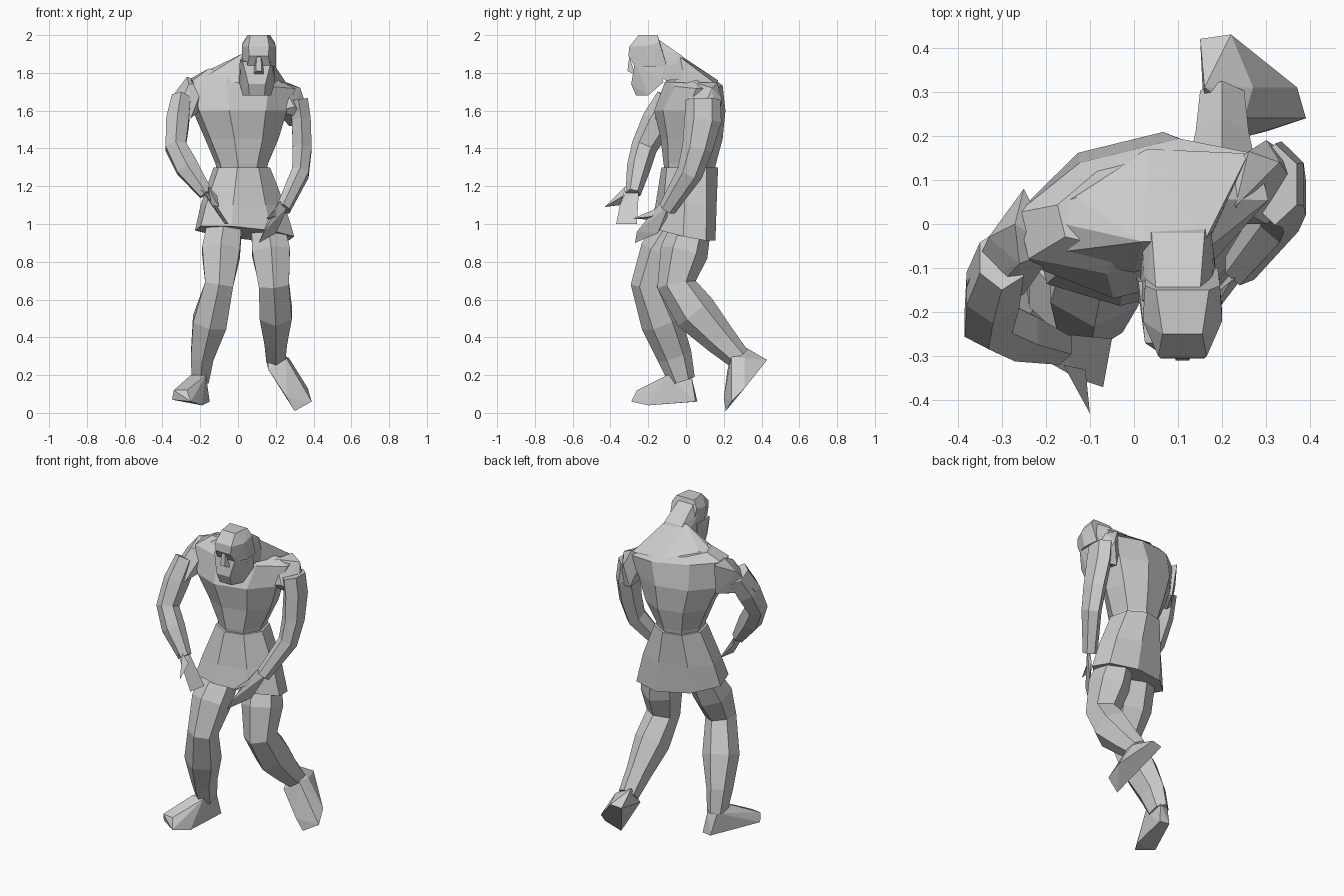
import bpy, bmesh, math
from mathutils import Vector

default_cube = bpy.data.objects.get("Cube")
if default_cube:
    bpy.data.objects.remove(default_cube, do_unlink=True)

COLOUR = (0.6, 0.6, 0.6, 1)
grey = bpy.data.materials.new("plain grey")
grey.use_nodes = True
grey.diffuse_color = COLOUR
grey.node_tree.nodes["Principled BSDF"].inputs["Base Color"].default_value = COLOUR


def finish(name, bm):
    """Turn a bmesh into a flat shaded grey object."""
    bmesh.ops.recalc_face_normals(bm, faces=bm.faces[:])
    mesh = bpy.data.meshes.new(name)
    bm.to_mesh(mesh)
    bm.free()
    mesh.materials.append(grey)
    obj = bpy.data.objects.new(name, mesh)
    bpy.context.collection.objects.link(obj)
    return obj


def skin_rings(name, rings):
    """Bridge successive rings of points and cap both ends."""
    bm = bmesh.new()
    loops = [[bm.verts.new(point) for point in ring] for ring in rings]
    for low, high in zip(loops, loops[1:]):
        count = len(low)
        for i in range(count):
            j = (i + 1) % count
            bm.faces.new((low[i], low[j], high[j], high[i]))
    bm.faces.new(loops[0])
    bm.faces.new(loops[-1])
    return finish(name, bm)


def outline(sides, half_width, half_depth):
    """Corners of a polygon whose flats touch the given half sizes."""
    grow = 1 / math.cos(math.pi / sides)
    for i in range(sides):
        angle = math.tau * (i + 0.5) / sides
        yield half_width * grow * math.cos(angle), half_depth * grow * math.sin(angle)


def body_loft(name, sections, sides, yaw):
    """Stack level sections: centre, half sizes, sideways and forward slope."""
    rings = []
    for x, y, z, half_width, half_depth, slope_x, slope_y in sections:
        ring = []
        for u, v in outline(sides, half_width, half_depth):
            dx = u * math.cos(yaw) - v * math.sin(yaw)
            dy = u * math.sin(yaw) + v * math.cos(yaw)
            ring.append((x + dx, y + dy, z + slope_x * dx + slope_y * dy))
        rings.append(ring)
    return skin_rings(name, rings)


def limb(name, stations, sides=6):
    """Sweep sections square to a path: centre, half width, half depth."""
    centres = [Vector(station[:3]) for station in stations]
    rings = []
    for i, station in enumerate(stations):
        before, after = centres[max(i - 1, 0)], centres[min(i + 1, len(centres) - 1)]
        along = (after - before).normalized()
        across = (Vector((1, 0, 0)) - along * along.x).normalized()
        deep = along.cross(across)
        rings.append([centres[i] + across * u + deep * v
                      for u, v in outline(sides, station[3], station[4])])
    return skin_rings(name, rings)


def hull(name, points):
    """Faceted solid wrapped around a few corner points."""
    bm = bmesh.new()
    for point in points:
        bm.verts.new(point)
    bmesh.ops.convex_hull(bm, input=bm.verts[:])
    loose = [vert for vert in bm.verts if not vert.link_faces]
    bmesh.ops.delete(bm, geom=loose, context="VERTS")
    return finish(name, bm)


def mirrored(centre_x, half_points):
    """Corners repeated on both sides of an upright centre plane."""
    return [(centre_x + side * dx, y, z)
            for side in (-1, 1) for dx, y, z in half_points]


# Torso, twisted so the right shoulder leads
body_loft("torso", [
    (.02, .02, 1.26, .12, .12, 0, 0),
    (.02, .02, 1.32, .13, .13, 0, 0),
    (.02, .03, 1.45, .185, .15, 0, 0),
    (.01, .02, 1.6, .24, .17, 0, 0),
    (.02, .04, 1.74, .28, .13, -.08, 0),
    (.01, .05, 1.79, .18, .09, -.1, -.2),
], sides=8, yaw=.24)

# Flared tunic skirt with a hem that dips at the back
body_loft("tunic_skirt", [
    (.035, -.015, .95, .255, .15, -.06, -.2),
    (.025, 0, 1.1, .215, .145, 0, 0),
    (.02, .02, 1.3, .14, .14, 0, 0),
], sides=8, yaw=.24)

# Sloping trapezius and thick neck running into the head
hull("trapezius", [
    (.02, -.04, 1.9), (.16, -.04, 1.89), (-.13, .06, 1.81), (-.25, .02, 1.77),
    (.03, .17, 1.76), (.26, .16, 1.74), (.2, .03, 1.77), (0, -.11, 1.75),
    (.16, -.06, 1.75), (-.22, -.07, 1.75),
])
hull("neck", mirrored(.1, [
    (.05, -.15, 1.98), (.075, -.17, 1.93), (.06, -.02, 1.89), (.08, -.06, 1.85),
    (.07, .03, 1.77), (.085, -.1, 1.76), (.09, -.18, 1.8),
]))

# Head: skull, jaw and facial ridges
HEAD_X = .11
hull("skull", mirrored(HEAD_X, [
    (.06, -.15, 2), (.045, -.25, 2), (.055, -.3, 1.94), (.05, -.305, 1.89),
    (.09, -.22, 1.94), (.085, -.14, 1.96), (.09, -.2, 1.83),
    (.06, -.275, 1.84), (.08, -.1, 1.83),
]))
hull("jaw", mirrored(HEAD_X - .01, [
    (.09, -.13, 1.87), (.075, -.27, 1.86), (.095, -.12, 1.75),
    (.075, -.2, 1.68), (.04, -.265, 1.68), (.045, -.29, 1.74),
]))
hull("nose", mirrored(HEAD_X, [
    (.012, -.3, 1.89), (.015, -.31, 1.81), (.03, -.27, 1.79),
]))

# Right arm, carried forward
hull("right_shoulder", [
    (-.25, .08, 1.76), (-.27, 0, 1.78), (-.26, -.09, 1.74), (-.33, -.03, 1.7),
    (-.38, -.14, 1.55), (-.36, -.2, 1.52), (-.25, -.16, 1.56),
    (-.24, .05, 1.57), (-.18, -.06, 1.74), (-.2, -.07, 1.6),
])
limb("right_arm", [
    (-.3, -.08, 1.66, .05, .07),
    (-.32, -.15, 1.54, .06, .075),
    (-.33, -.22, 1.41, .055, .06),
    (-.27, -.25, 1.3, .06, .055),
    (-.17, -.28, 1.16, .035, .035),
])
hull("right_hand", [
    (-.2, -.31, 1.19), (-.16, -.25, 1.17), (-.14, -.26, 1.1),
    (-.05, -.26, 1), (-.07, -.37, 1), (-.13, -.35, 1.1),
])
hull("right_thumb", [
    (-.16, -.32, 1.2), (-.14, -.35, 1.1), (-.1, -.43, 1.09), (-.11, -.33, 1.15),
])

# Left arm, hanging back then reaching in
hull("left_shoulder", [
    (.26, .165, 1.75), (.33, .14, 1.72), (.3, .19, 1.66), (.385, .06, 1.55),
    (.36, .15, 1.52), (.23, .04, 1.75), (.2, 0, 1.6), (.3, 0, 1.62),
    (.27, .17, 1.52), (.2, .12, 1.72),
])
limb("left_arm", [
    (.32, .09, 1.66, .05, .08),
    (.335, .09, 1.55, .05, .085),
    (.34, .06, 1.4, .05, .07),
    (.33, .02, 1.27, .045, .06),
    (.24, -.1, 1.08, .035, .04),
])
hull("left_hand", [
    (.27, -.09, 1.1), (.22, -.13, 1.12), (.23, -.1, 1.03), (.17, -.17, 1.05),
    (.2, -.15, .95), (.11, -.27, .9), (.14, -.26, .96),
])
hull("left_thumb", [
    (.2, -.16, 1.08), (.15, -.28, 1.03), (.17, -.17, 1.02), (.2, -.18, 1.04),
])

# Right leg, planted in front
limb("right_leg", [
    (-.07, -.05, .99, .09, .08),
    (-.09, -.13, .85, .1, .1),
    (-.1, -.2, .68, .075, .08),
    (-.15, -.13, .48, .09, .095),
    (-.19, -.06, .3, .06, .08),
    (-.2, -.02, .17, .045, .06),
])
hull("right_foot", [
    (-.25, -.1, .2), (-.17, -.1, .2), (-.17, .03, .19), (-.23, .02, .19),
    (-.21, .06, .06), (-.15, .05, .06), (-.35, -.23, .07), (-.34, -.25, .12),
    (-.25, -.29, .06), (-.19, -.2, .04), (-.27, -.26, .12),
])

# Left leg, trailing with the heel raised
limb("left_leg", [
    (.155, .03, .99, .085, .09),
    (.175, -.01, .85, .1, .11),
    (.19, -.05, .68, .08, .09),
    (.2, .05, .53, .085, .1),
    (.2, .18, .39, .06, .075),
    (.2, .28, .29, .05, .055),
])
hull("left_foot", [
    (.16, .31, .35), (.25, .24, .3), (.16, .22, .23), (.15, .42, .27),
    (.22, .43, .28), (.37, .31, .13), (.39, .24, .06), (.3, .21, .01),
    (.26, .2, .08), (.27, .31, .29),
])
